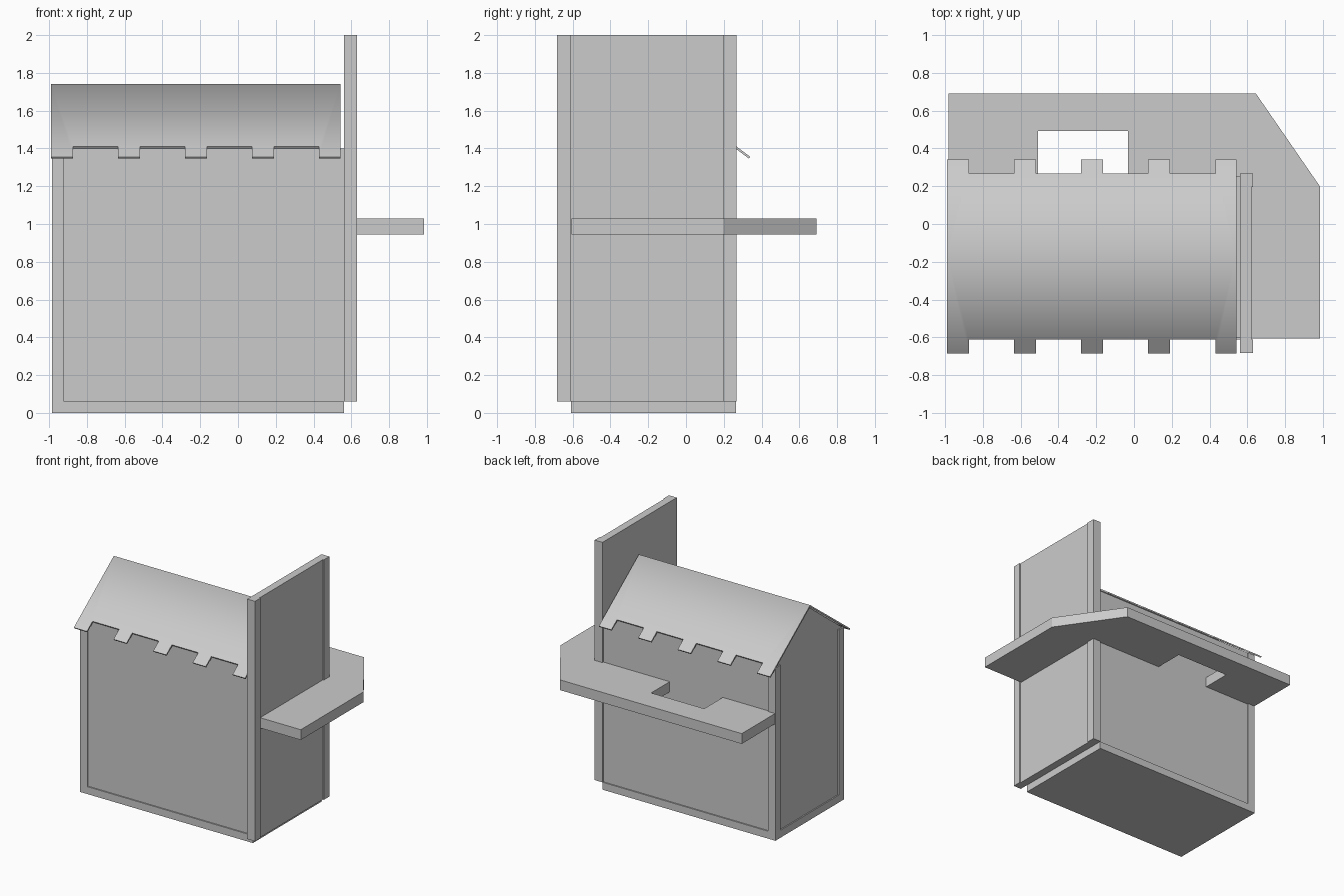
import bpy, bmesh, math
from mathutils import Vector

if "Cube" in bpy.data.objects:
    bpy.data.objects.remove(bpy.data.objects["Cube"])

def add_mesh(name, bm):
    bmesh.ops.recalc_face_normals(bm, faces=bm.faces)
    me = bpy.data.meshes.new(name)
    bm.to_mesh(me)
    bm.free()
    ob = bpy.data.objects.new(name, me)
    bpy.context.collection.objects.link(ob)
    return ob

def prism(name, points, offset):
    """Extrude a planar outline of 3D points along an offset vector."""
    bm = bmesh.new()
    face = bm.faces.new([bm.verts.new(p) for p in points])
    res = bmesh.ops.extrude_face_region(bm, geom=[face], use_keep_orig=True)
    verts = [g for g in res['geom'] if isinstance(g, bmesh.types.BMVert)]
    bmesh.ops.translate(bm, verts=verts, vec=offset)
    return add_mesh(name, bm)

def box(name, x0, x1, y0, y1, z0, z1):
    pts = [(x0, y0, z0), (x1, y0, z0), (x1, y1, z0), (x0, y1, z0)]
    return prism(name, pts, (0, 0, z1 - z0))

# Main dimensions
LEFT, RIGHT, FRONT, BACK = -0.985, 0.56, -0.61, 0.265
MID, RIDGE, SLOPE = -0.172, 1.74, 0.75
INSET, POST, SILL = 0.01, 0.065, 0.06

# House body: sill, recessed walls, corner posts
box("base_sill", LEFT, RIGHT, FRONT, BACK, 0, SILL)
box("walls", LEFT + INSET, RIGHT, FRONT + INSET, BACK - INSET, SILL, 1.4)
for name, y0 in (("front_corner_post", FRONT), ("back_corner_post", BACK - POST)):
    box(name, LEFT, LEFT + POST, y0, y0 + POST, SILL, 1.395)

# Gable filling under the roof
x = LEFT + INSET
prism("gable", [(x, FRONT + INSET, 1.395), (x, BACK - INSET, 1.395), (x, MID, RIDGE - 0.02)],
      (0.54 - x, 0, 0))

# Thin roof with notched eaves, ridge shaded smooth
def roof():
    t, long_d, short_d = 0.012, 0.512, 0.44
    ang = math.atan(SLOPE)
    edges = [-0.99, -0.873, -0.635, -0.518, -0.28, -0.163, 0.073, 0.19, 0.43, 0.542]
    eave = []
    for i in range(0, len(edges), 2):
        a, b = edges[i], edges[i + 1]
        if i:
            eave.append((a, short_d))
        eave += [(a, long_d), (b, long_d)]
        if i < len(edges) - 2:
            eave.append((b, short_d))
    bm = bmesh.new()
    ridge = [[bm.verts.new((x, MID, RIDGE - dz)) for x in (edges[0], edges[-1])]
             for dz in (0, t / math.cos(ang))]
    for s in (-1, 1):
        n = Vector((0, s * math.sin(ang), math.cos(ang))) * t
        loops = []
        for k in (0, 1):
            rim = [bm.verts.new(Vector((x, MID + s * d, RIDGE - SLOPE * d)) - n * k)
                   for x, d in eave]
            loops.append([ridge[k][0]] + rim + [ridge[k][1]])
            bm.faces.new(loops[k])
        for i in range(len(loops[0]) - 1):
            bm.faces.new([loops[0][i], loops[0][i + 1], loops[1][i + 1], loops[1][i]])
    return add_mesh("roof", bm)

ob = roof()
bpy.context.view_layer.objects.active = ob
ob.select_set(True)
bpy.ops.object.shade_smooth_by_angle(angle=math.radians(80))
ob.select_set(False)

# Tall end wall with edge posts
box("end_wall", RIGHT, 0.622, -0.62, 0.21, SILL, 2.0)
box("end_wall_front_post", RIGHT, 0.63, -0.682, -0.612, SILL, 2.0)
box("end_wall_back_post", RIGHT, 0.63, 0.197, 0.267, SILL, 2.0)

# Wrap-around shelf with a stair opening beside the wall
shelf = [(-0.982, 0.255), (-0.508, 0.255), (-0.508, 0.493), (-0.033, 0.493), (-0.033, 0.255),
         (0.615, 0.255), (0.615, -0.605), (0.985, -0.605), (0.985, 0.197), (0.645, 0.69),
         (-0.982, 0.69)]
prism("balcony_deck", [(x, y, 0.945) for x, y in shelf], (0, 0, 0.083))
